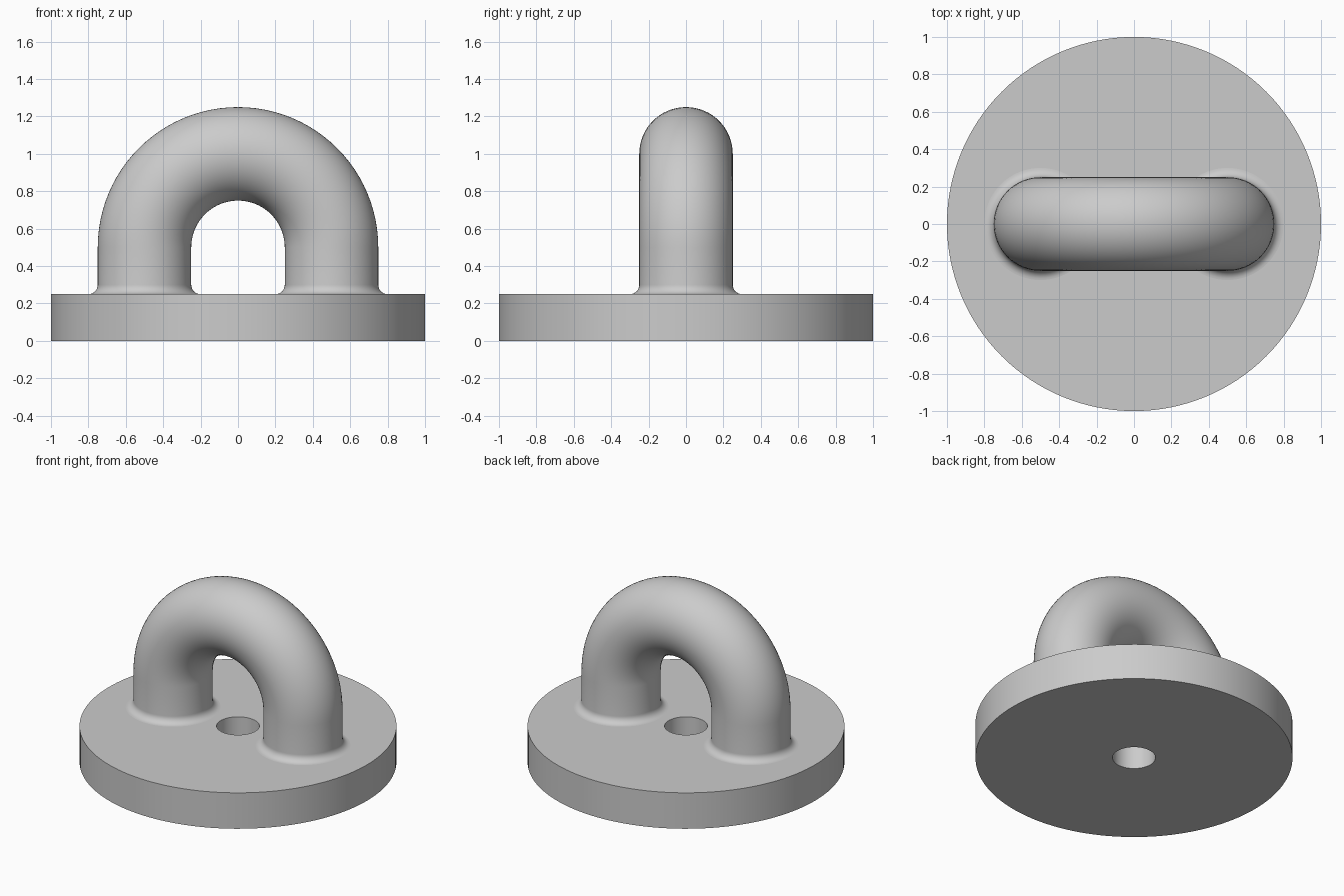
import bpy
import bmesh
from math import sin, cos, pi, radians
from mathutils import Vector

if "Cube" in bpy.data.objects:
    bpy.data.objects.remove(bpy.data.objects["Cube"], do_unlink=True)

BASE_TOP = 0.25
TUBE = 0.25      # tube radius
BEND = 0.5       # arch centre-line radius and centre height
FILLET = 0.05

grey = bpy.data.materials.new("plain_grey")
grey.use_nodes = True
colour = (0.6, 0.6, 0.6, 1)
grey.diffuse_color = colour
grey.node_tree.nodes["Principled BSDF"].inputs["Base Color"].default_value = colour


def loft(name, rings, closed):
    """Skin a list of point rings; either join the last to the first or cap the ends."""
    bm = bmesh.new()
    loops = [[bm.verts.new(p) for p in ring] for ring in rings]
    n = len(loops[0])
    pairs = list(zip(loops, loops[1:]))
    if closed:
        pairs.append((loops[-1], loops[0]))
    else:
        bm.faces.new(loops[0])
        bm.faces.new(loops[-1])
    for a, b in pairs:
        for i in range(n):
            j = (i + 1) % n
            bm.faces.new((a[i], a[j], b[j], b[i]))
    bmesh.ops.recalc_face_normals(bm, faces=bm.faces)
    mesh = bpy.data.meshes.new(name)
    bm.to_mesh(mesh)
    bm.free()
    mesh.materials.append(grey)
    obj = bpy.data.objects.new(name, mesh)
    bpy.context.collection.objects.link(obj)
    bpy.ops.object.select_all(action='DESELECT')
    obj.select_set(True)
    bpy.context.view_layer.objects.active = obj
    bpy.ops.object.shade_smooth_by_angle(angle=radians(30))
    return obj


def ring(centre, across, radius, sides):
    """Circle spanned by the given direction and the y axis."""
    return [centre + radius * (cos(t) * across + sin(t) * Vector((0, 1, 0)))
            for t in (2 * pi * i / sides for i in range(sides))]


# Round base plate with a through hole
X = Vector((1, 0, 0))
HOLE = 0.135
profile = [(HOLE, 0), (1, 0), (1, BASE_TOP), (HOLE, BASE_TOP)]
loft("base_plate", [ring(Vector((0, 0, z)), X, r, 128) for r, z in profile], True)

# Flared foot: (height, radius) stations from inside the plate up the leg
foot = [(BASE_TOP - 0.02, TUBE + FILLET)]
for i in range(9):
    a = pi / 2 * i / 8
    foot.append((BASE_TOP + FILLET * (1 - cos(a)), TUBE + FILLET * (1 - sin(a))))

# Arch: right foot, half-circle bend, left foot
rings = [ring(Vector((BEND, 0, z)), X, r, 64) for z, r in foot]
for i in range(49):
    a = pi * i / 48
    out = Vector((cos(a), 0, sin(a)))
    rings.append(ring(Vector((0, 0, BEND)) + BEND * out, out, TUBE, 64))
rings += [ring(Vector((-BEND, 0, z)), -X, r, 64) for z, r in reversed(foot)]
loft("arch_handle", rings, False)
